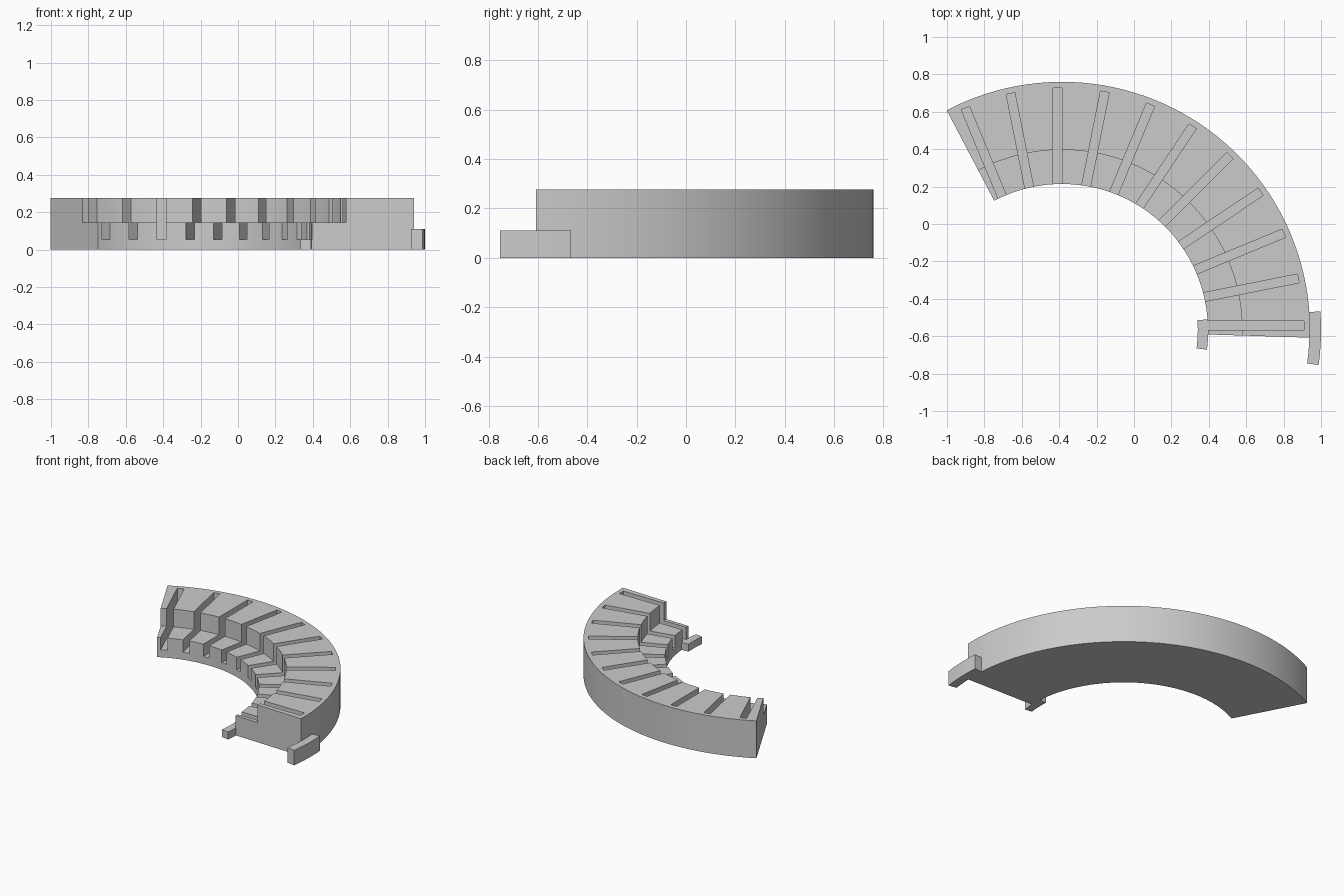
import bpy, bmesh
from math import radians, cos, sin
from mathutils import Matrix, Vector

cube = bpy.data.objects.get("Cube")
if cube:
    bpy.data.objects.remove(cube, do_unlink=True)

CENTRE = Vector((-0.385, -0.566, 0))
INNER, STEP, OUTER = 0.78, 0.963, 1.326
TREAD_Z, TOP_Z, SLOT_Z = 0.146, 0.276, 0.055

grey = bpy.data.materials.new("plain grey")
grey.use_nodes = True
colour = (0.6, 0.6, 0.6, 1)
grey.diffuse_color = colour
grey.node_tree.nodes["Principled BSDF"].inputs["Base Color"].default_value = colour


def make_object(name, bm):
    bmesh.ops.recalc_face_normals(bm, faces=bm.faces)
    mesh = bpy.data.meshes.new(name)
    bm.to_mesh(mesh)
    bm.free()
    mesh.materials.append(grey)
    obj = bpy.data.objects.new(name, mesh)
    bpy.context.collection.objects.link(obj)
    return obj


def sweep(name, profile, start, end, segments):
    """Sweep a closed (radius, height) profile around the arc centre."""
    bm = bmesh.new()
    rings = []
    for i in range(segments + 1):
        a = radians(start + (end - start) * i / segments)
        rings.append([bm.verts.new(CENTRE + Vector((r * cos(a), r * sin(a), z)))
                      for r, z in profile])
    n = len(profile)
    for a, b in zip(rings, rings[1:]):
        for k in range(n):
            j = (k + 1) % n
            bm.faces.new((a[k], a[j], b[j], b[k]))
    bm.faces.new(rings[0])
    bm.faces.new(rings[-1])
    return make_object(name, bm)


def rect(r0, r1, height):
    return [(r0, 0), (r1, 0), (r1, height), (r0, height)]


def shade(obj):
    bpy.ops.object.select_all(action='DESELECT')
    obj.select_set(True)
    bpy.context.view_layer.objects.active = obj
    bpy.ops.object.shade_smooth_by_angle(angle=radians(25))


# Curved two-step body
body = sweep("stepped_body",
             [(INNER, 0), (OUTER, 0), (OUTER, TOP_Z), (STEP, TOP_Z),
              (STEP, TREAD_Z), (INNER, TREAD_Z)], -1.8, 117.7, 48)

# Radial slots, each with one side on the radius line
bm = bmesh.new()
r0, r1, width, z1 = 0.6, 1.293, 0.047, 0.4
for i in range(11):
    m = (Matrix.Translation(CENTRE) @ Matrix.Rotation(radians(11.25 * i), 4, 'Z')
         @ Matrix.Translation(((r0 + r1) / 2, width / 2, (SLOT_Z + z1) / 2))
         @ Matrix.Diagonal((r1 - r0, width, z1 - SLOT_Z, 1)))
    bmesh.ops.create_cube(bm, size=1, matrix=m)
cutter = make_object("slot_cutter", bm)
cutter.hide_render = True

cut = body.modifiers.new("slots", 'BOOLEAN')
cut.operation = 'DIFFERENCE'
cut.solver = 'EXACT'
cut.object = cutter
bpy.context.view_layer.objects.active = body
bpy.ops.object.modifier_apply(modifier=cut.name)
bpy.data.objects.remove(cutter, do_unlink=True)
shade(body)

# Joining tabs hugging the outer and inner walls
shade(sweep("outer_tab", rect(OUTER - 0.003, 1.385, 0.11), -7.8, 4.1, 6))
shade(sweep("inner_tab", rect(0.726, INNER + 0.002, SLOT_Z), -7.8, 4.1, 6))
